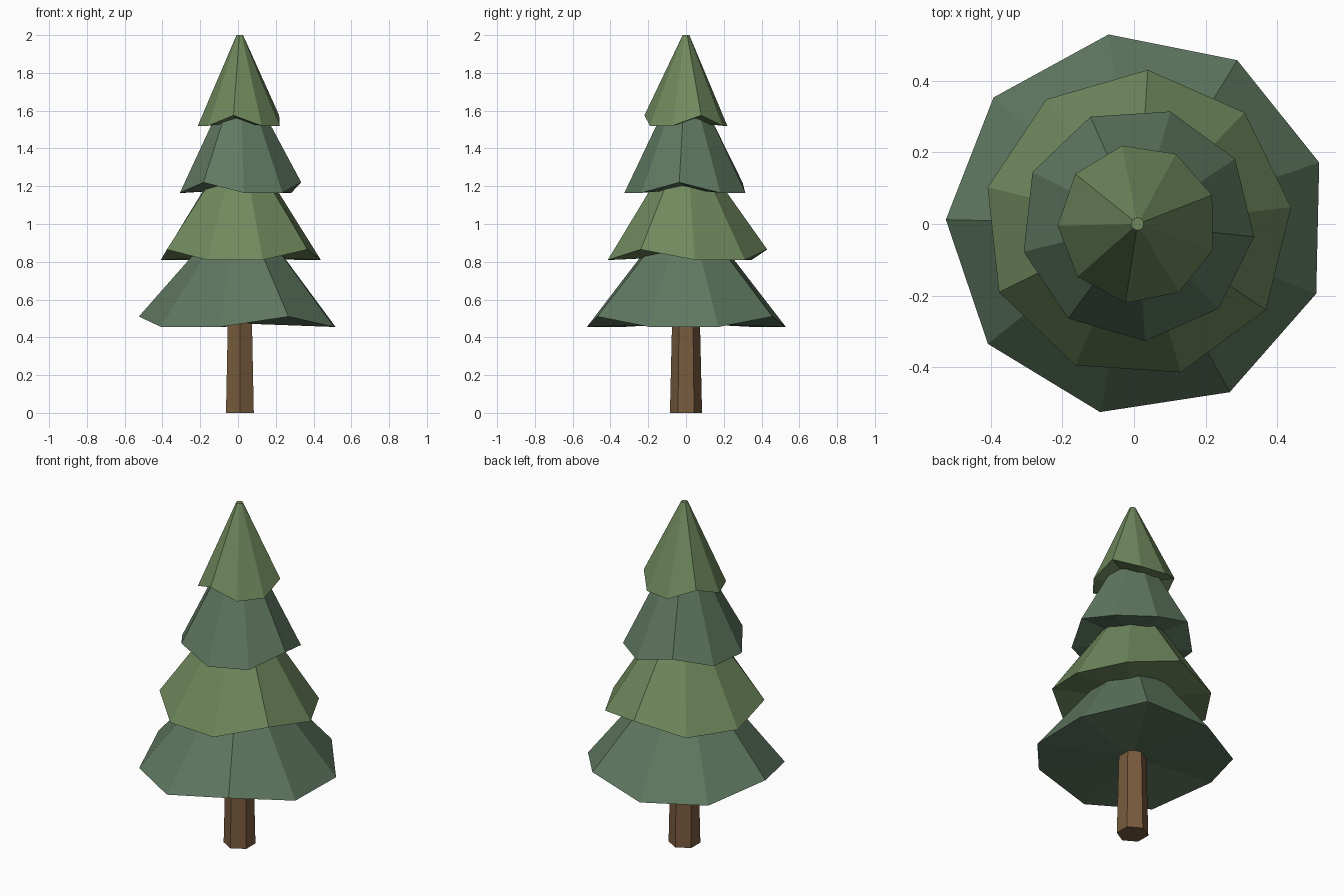
import bpy, bmesh
from math import radians, cos, sin

if "Cube" in bpy.data.objects:
    bpy.data.objects.remove(bpy.data.objects["Cube"])

CX = 0.01  # shared trunk axis


def material(name, rgb):
    m = bpy.data.materials.new(name)
    m.diffuse_color = (*rgb, 1)
    m.use_nodes = True
    m.node_tree.nodes["Principled BSDF"].inputs["Base Color"].default_value = m.diffuse_color
    return m


def ring(bm, sides, r, z, phase, lift=0.0):
    # every third rim corner can be lifted
    verts = []
    for i in range(sides):
        a = radians(phase + i * 360 / sides)
        dz = lift if i % 3 == 0 else 0
        verts.append(bm.verts.new((CX + r * cos(a), r * sin(a), z + dz)))
    return verts


def frustum(name, sides, r0, z0, r1, z1, phase, mat, lift=0.0):
    bm = bmesh.new()
    low = ring(bm, sides, r0, z0, phase, lift)
    top = ring(bm, sides, r1, z1, phase)
    hub = bm.verts.new((CX, 0, z0 + lift / 3))
    for i in range(sides):
        j = (i + 1) % sides
        bm.faces.new((low[i], low[j], top[j], top[i]))
        bm.faces.new((low[j], low[i], hub))
    bm.faces.new(top)
    bmesh.ops.recalc_face_normals(bm, faces=bm.faces)
    me = bpy.data.meshes.new(name)
    bm.to_mesh(me)
    bm.free()
    me.materials.append(mat)
    ob = bpy.data.objects.new(name, me)
    bpy.context.collection.objects.link(ob)
    return ob


bark = material("bark", (0.19, 0.105, 0.048))
dark_green = material("dark_green", (0.115, 0.19, 0.12))
light_green = material("light_green", (0.16, 0.25, 0.11))

# Hexagonal tapered trunk
frustum("trunk", 6, 0.085, 0.0, 0.072, 0.56, 30, bark)

# Four twisted tiers of foliage, nine sides each
for k in range(4):
    r = 0.535 - 0.104 * k
    z = 0.455 + 0.355 * k
    r_top = 0.018 if k == 3 else 0.3 * r
    frustum(f"foliage_tier_{k + 1}", 9, r, z, r_top, z + 0.48,
            58.7 + 27.5 * k, light_green if k % 2 else dark_green, 0.055)
